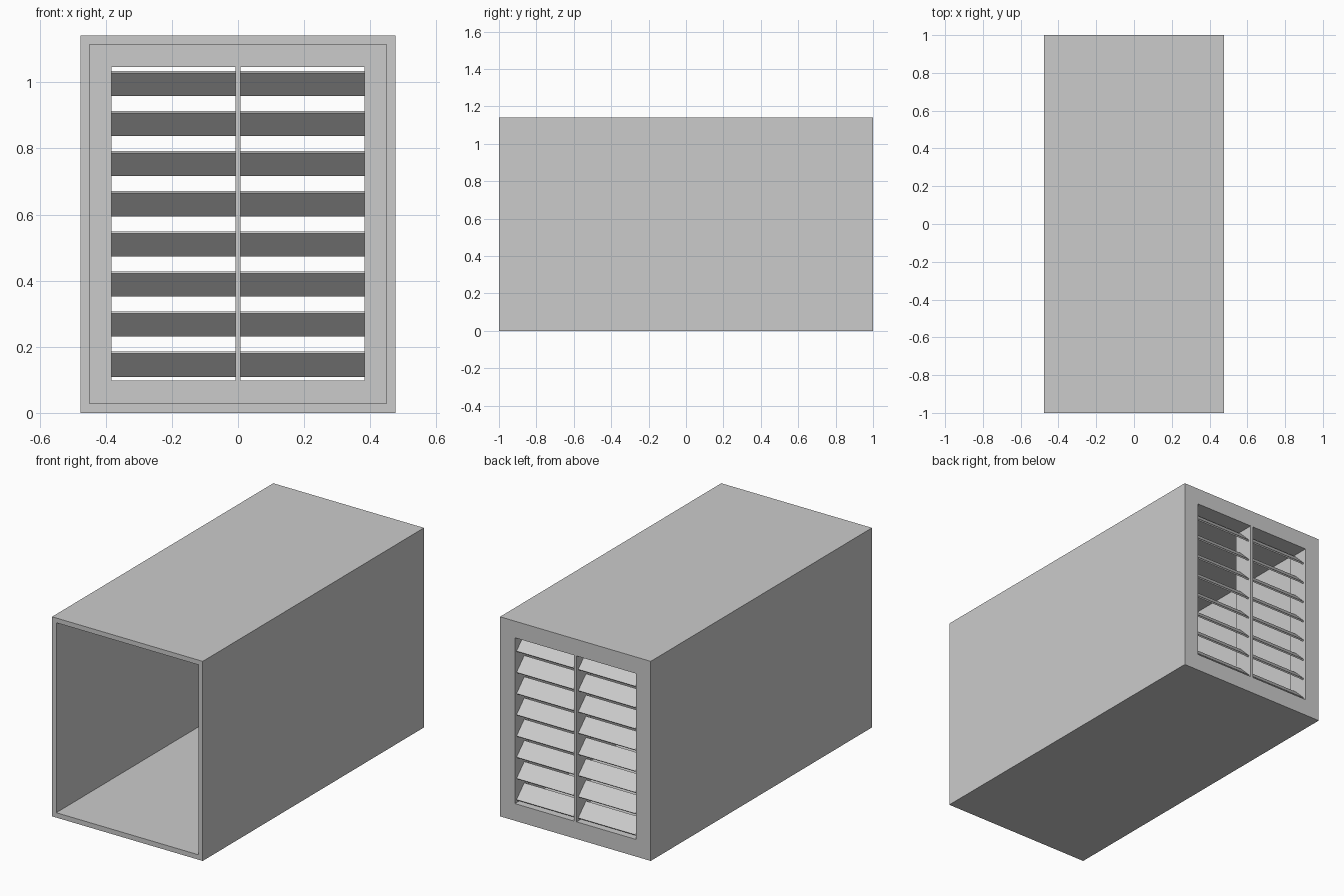
import bpy, bmesh
from math import radians
from mathutils import Matrix

if "Cube" in bpy.data.objects:
    bpy.data.objects.remove(bpy.data.objects["Cube"])

W, H = 0.477, 1.142            # half width and height of the duct
OX, OZ0, OZ1 = 0.383, 0.098, 1.047   # louvre opening
YB = 0.873                     # inner face of the louvre frame
BAR = 0.0075                   # half width of the centre bar


def finish(name, bm):
    bmesh.ops.recalc_face_normals(bm, faces=bm.faces)
    me = bpy.data.meshes.new(name)
    bm.to_mesh(me)
    bm.free()
    ob = bpy.data.objects.new(name, me)
    bpy.context.collection.objects.link(ob)
    return ob


def box(name, size, loc, tilt=0.0):
    bm = bmesh.new()
    bmesh.ops.create_cube(bm, size=1)
    bmesh.ops.scale(bm, vec=size, verts=bm.verts)
    bmesh.ops.transform(bm, matrix=Matrix.Translation(loc) @ Matrix.Rotation(tilt, 4, 'X'),
                        verts=bm.verts)
    return finish(name, bm)


# Duct shell with thick louvre frame: rectangular loops bridged into a closed ring
loops = [  # half width, bottom, top, y
    (W, 0, H, -1), (0.45, 0.028, 1.115, -1), (0.45, 0.028, 1.115, YB),
    (OX, OZ0, OZ1, YB), (OX, OZ0, OZ1, 1), (W, 0, H, 1)]
bm = bmesh.new()
rings = [[bm.verts.new((x, y, z)) for x, z in ((-w, a), (w, a), (w, b), (-w, b))]
         for w, a, b, y in loops]
for i, ring in enumerate(rings):
    nxt = rings[(i + 1) % len(rings)]
    for k in range(4):
        m = (k + 1) % 4
        bm.faces.new((ring[k], ring[m], nxt[m], nxt[k]))
finish("duct_shell", bm)

# Centre bar splitting the opening
box("centre_bar", (2 * BAR, 1 - YB, OZ1 - OZ0), (0, (1 + YB) / 2, (OZ0 + OZ1) / 2))

# Tilted slats, low on the outside, in two bays
for side, label in ((-1, "left"), (1, "right")):
    for i in range(8):
        box(f"slat_{label}_{i + 1}", (OX - BAR, 0.099, 0.0085),
            (side * (OX + BAR) / 2, 0.947, 0.147 + i * 0.1214), radians(-45))
